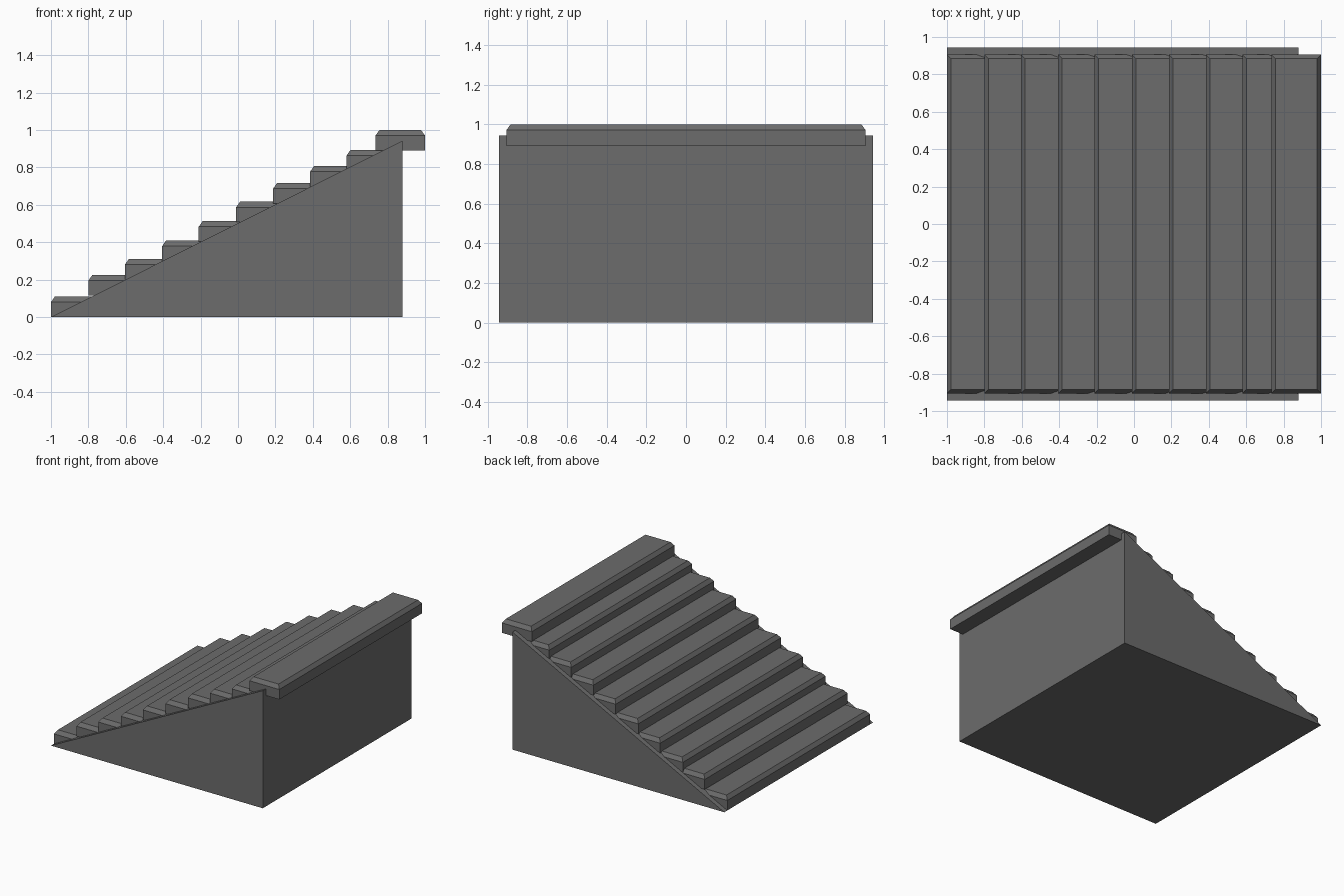
import bpy, bmesh

if "Cube" in bpy.data.objects:
    bpy.data.objects.remove(bpy.data.objects["Cube"])

grey = bpy.data.materials.new("dark grey")
grey.diffuse_color = (0.15, 0.15, 0.15, 1)
grey.use_nodes = True
grey.node_tree.nodes["Principled BSDF"].inputs["Base Color"].default_value = grey.diffuse_color


def make_object(name, bm):
    bmesh.ops.recalc_face_normals(bm, faces=bm.faces)
    mesh = bpy.data.meshes.new(name)
    bm.to_mesh(mesh)
    bm.free()
    mesh.materials.append(grey)
    obj = bpy.data.objects.new(name, mesh)
    bpy.context.collection.objects.link(obj)


# Ramp: triangular side profile extruded across the width
HALF = 0.943
bm = bmesh.new()
side = bm.faces.new([bm.verts.new((x, -HALF, z))
                     for x, z in ((-1, 0), (0.88, 0), (0.88, 0.943))])
ext = bmesh.ops.extrude_face_region(bm, geom=[side], use_keep_orig=True)
moved = [v for v in ext["geom"] if isinstance(v, bmesh.types.BMVert)]
bmesh.ops.translate(bm, verts=moved, vec=(0, 2 * HALF, 0))
make_object("ramp", bm)


# Step slab: box whose top face is inset to give a chamfered rim
def slab(name, x0, top, width=0.265, thick=0.11, half=0.905, chamfer=0.03):
    bm = bmesh.new()
    bmesh.ops.create_cube(bm, size=1)
    xc = x0 + width / 2
    for v in bm.verts:
        v.co = (xc + v.co.x * width, v.co.y * 2 * half,
                top - chamfer if v.co.z > 0 else top - thick)
    face = max(bm.faces, key=lambda f: f.calc_center_median().z)
    bmesh.ops.inset_region(bm, faces=[face], thickness=chamfer)
    bmesh.ops.translate(bm, verts=face.verts, vec=(0, 0, chamfer))
    make_object(name, bm)


# Front edge and top height of each step, bottom to top
steps = [(-1, 0.11), (-0.8, 0.225), (-0.605, 0.31), (-0.405, 0.41),
         (-0.21, 0.513), (-0.01, 0.617), (0.188, 0.717), (0.385, 0.807),
         (0.58, 0.893), (0.735, 1.0)]
for i, (x0, top) in enumerate(steps):
    slab(f"step_{i + 1}", x0, top)
